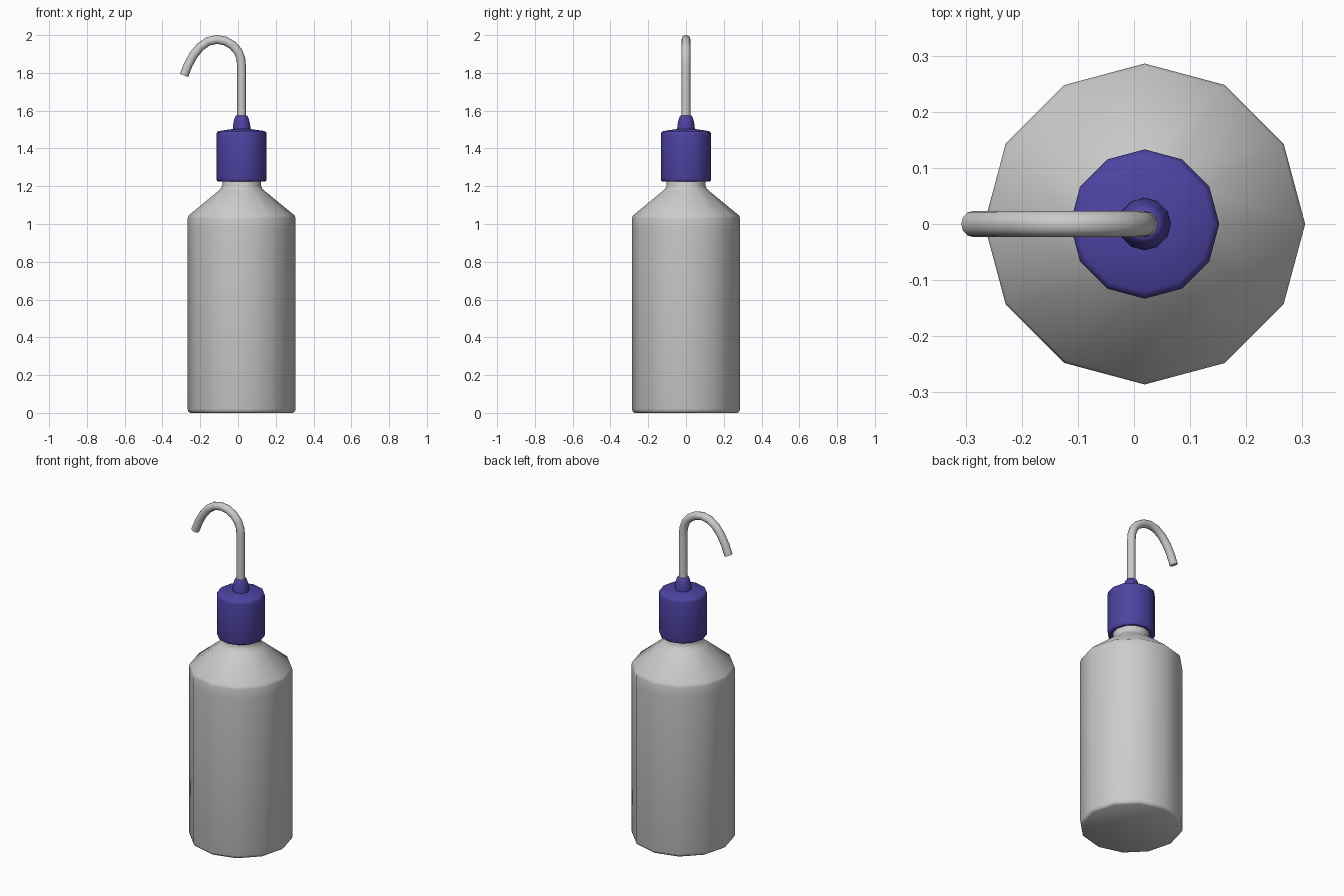
import bpy, bmesh, math
from mathutils import Vector

if "Cube" in bpy.data.objects:
    bpy.data.objects.remove(bpy.data.objects["Cube"])

CX = 0.019      # axis of the bottle
SIDES = 12

def finish(name, rings, color=None):
    """Skin a list of vertex rings, closing both ends."""
    bm = bmesh.new()
    loops = [[bm.verts.new(p) for p in ring] for ring in rings]
    for a, b in zip(loops, loops[1:]):
        for i in range(len(a)):
            j = (i + 1) % len(a)
            bm.faces.new((a[i], a[j], b[j], b[i]))
    bm.faces.new(loops[0][::-1])
    bm.faces.new(loops[-1])
    bmesh.ops.recalc_face_normals(bm, faces=bm.faces[:])
    me = bpy.data.meshes.new(name)
    bm.to_mesh(me)
    bm.free()
    ob = bpy.data.objects.new(name, me)
    bpy.context.collection.objects.link(ob)
    if color:
        mat = bpy.data.materials.new(name + "_colour")
        mat.diffuse_color = color
        mat.use_nodes = True
        mat.node_tree.nodes["Principled BSDF"].inputs["Base Color"].default_value = mat.diffuse_color
        me.materials.append(mat)
    bpy.ops.object.select_all(action='DESELECT')
    ob.select_set(True)
    bpy.context.view_layer.objects.active = ob
    bpy.ops.object.shade_smooth_by_angle(angle=math.radians(55))
    return ob

def lathe(name, profile, color=None):
    steps = [2 * math.pi * i / SIDES for i in range(SIDES)]
    return finish(name, [[(CX + r * math.cos(a), r * math.sin(a), z) for a in steps]
                         for r, z in profile], color)

# Bottle body with shoulder and neck
lathe("bottle", [(0.272, 0.0), (0.282, 0.007), (0.286, 0.02), (0.286, 0.97),
                 (0.286, 1.03), (0.281, 1.045), (0.125, 1.173), (0.108, 1.19),
                 (0.102, 1.205), (0.102, 1.26)])

# Screw cap and its tapered nozzle
PURPLE = (0.075, 0.055, 0.36, 1)
lathe("cap", [(0.10, 1.232), (0.122, 1.224), (0.13, 1.228), (0.133, 1.238),
              (0.133, 1.475), (0.130, 1.486), (0.121, 1.492), (0.046, 1.503)], PURPLE)
lathe("nozzle", [(0.047, 1.495), (0.046, 1.52), (0.041, 1.545),
                 (0.034, 1.568), (0.028, 1.575), (0.02, 1.576)], PURPLE)

# Bent spout tube swept along a path in the xz plane
path = [Vector((x, 0, z)) for x, z in [
    (CX, 1.56), (CX, 1.83), (0.015, 1.875), (0.001, 1.913), (-0.028, 1.946),
    (-0.068, 1.969), (-0.112, 1.977), (-0.158, 1.967), (-0.2, 1.938),
    (-0.236, 1.894), (-0.264, 1.842), (-0.286, 1.787)]]
R = 0.0235
rings = []
for i, p in enumerate(path):
    t = (path[min(i + 1, len(path) - 1)] - path[max(i - 1, 0)]).normalized()
    side = Vector((t.z, 0, -t.x))
    rings.append([p + R * (math.cos(a) * side + math.sin(a) * Vector((0, 1, 0)))
                  for a in (2 * math.pi * k / SIDES for k in range(SIDES))])
finish("spout_tube", rings)
